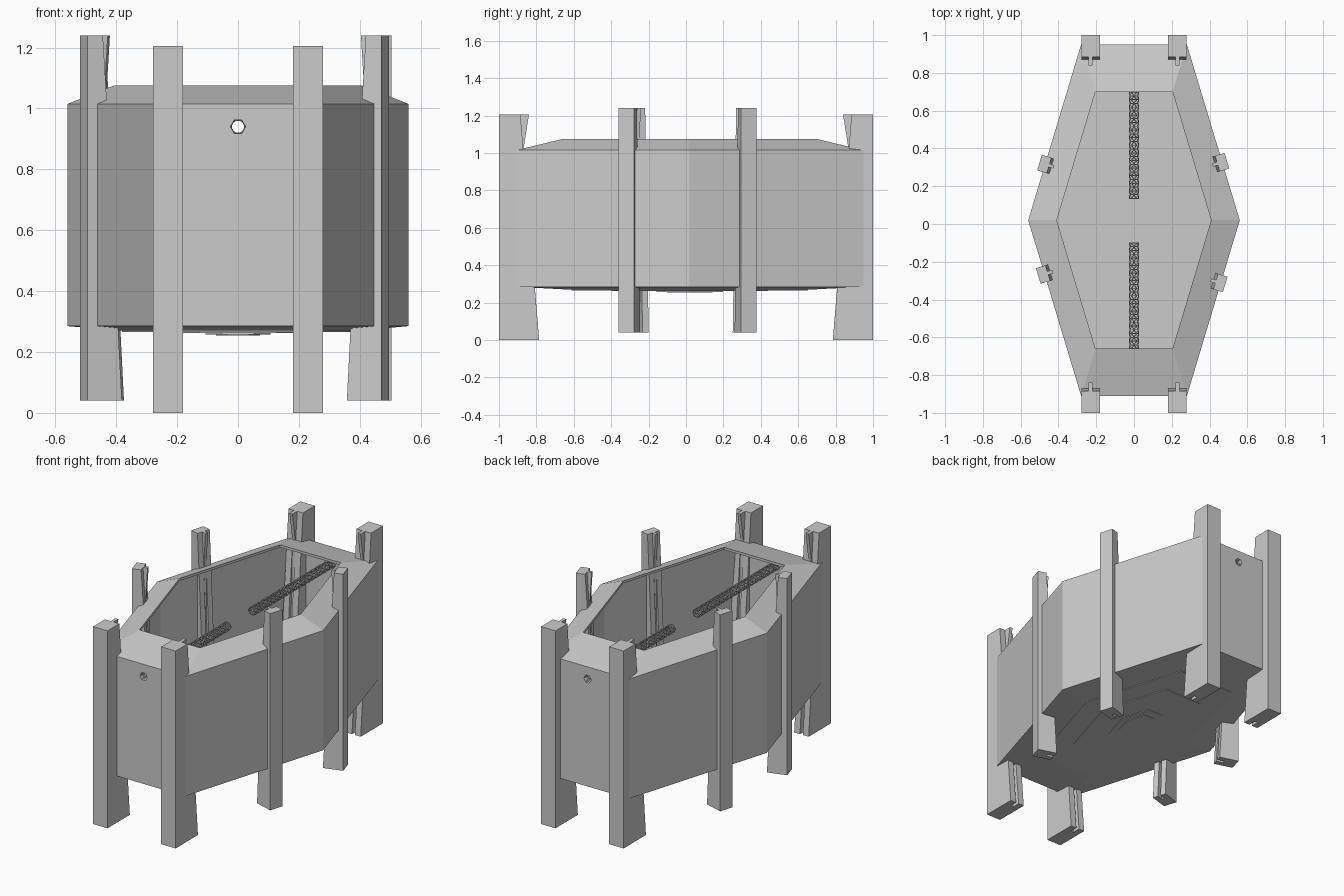
import bpy, bmesh, math
from mathutils import Vector

if "Cube" in bpy.data.objects:
    bpy.data.objects.remove(bpy.data.objects["Cube"])

mat = bpy.data.materials.new("light_grey")
mat.diffuse_color = (0.6, 0.6, 0.6, 1)
mat.use_nodes = True
mat.node_tree.nodes["Principled BSDF"].inputs["Base Color"].default_value = mat.diffuse_color

CY = 0.02
HEX = [(-0.28, -0.93), (0.28, -0.93), (0.56, 0), (0.28, 0.93), (-0.28, 0.93), (-0.56, 0)]


def finish(bm, name):
    bmesh.ops.recalc_face_normals(bm, faces=bm.faces)
    me = bpy.data.meshes.new(name)
    bm.to_mesh(me)
    bm.free()
    me.materials.append(mat)
    ob = bpy.data.objects.new(name, me)
    bpy.context.collection.objects.link(ob)
    return ob


def loft(rings, name, caps=True):
    """Skin a list of equal-length point rings."""
    bm = bmesh.new()
    vs = [[bm.verts.new(p) for p in r] for r in rings]
    n = len(vs[0])
    for a, b in zip(vs, vs[1:]):
        for i in range(n):
            j = (i + 1) % n
            bm.faces.new((a[i], a[j], b[j], b[i]))
    if caps:
        bm.faces.new(vs[0])
        bm.faces.new(vs[-1])
    return finish(bm, name)


def hexring(scale, z):
    return [(x * scale, CY + y * scale, z) for x, y in HEX]


# Hollow hexagonal tub with an overhanging sloped rim
tub = loft([hexring(s, z) for s, z in (
    (0.70, 0.27), (1.0, 0.285), (1.0, 1.015), (0.73, 1.075),
    (0.73, 1.06), (0.96, 1.005), (0.96, 0.31))], "tub")

# Hexagonal hole through both end walls
cutter = loft([[(0.025 * math.cos(k * math.pi / 3), y, 0.94 + 0.025 * math.sin(k * math.pi / 3))
                for k in range(6)] for y in (-1.2, 1.2)], "hole_cutter")
cutter.hide_render = True
mod = tub.modifiers.new("holes", 'BOOLEAN')
mod.operation = 'DIFFERENCE'
mod.object = cutter
mod.solver = 'EXACT'
bpy.context.view_layer.objects.active = tub
bpy.ops.object.modifier_apply(modifier="holes")
bpy.data.objects.remove(cutter)

# Stepped plates under the tub
for name, s, z in (("base_plate", 0.68, 0.266), ("base_step", 0.45, 0.262),
                   ("drain_plate", 0.19, 0.258), ("drain_cap", 0.13, 0.255)):
    loft([hexring(s, z), hexring(s, 0.275)], name)


def post(name, pos, inward, w, t, levels):
    """Tapered post; levels are (z, cheek depth, centre strip depth)."""
    v = Vector(inward).normalized()
    u = Vector((-v.y, v.x))
    rings = []
    for z, s, c in levels:
        prof = [(-w, 0), (w, 0), (w, s), (t, s), (t, c), (-t, c), (-t, s), (-w, s)]
        rings.append([(*(Vector(pos) + u * a + v * b), z) for a, b in prof])
    loft(rings, name)


# Four end posts: groove at the foot, tongue at the head
for sy, end in ((-1, "front"), (1, "back")):
    for sx, side in ((-1, "left"), (1, "right")):
        post(f"{end}_{side}_post", (sx * 0.23, sy), (0, -sy), 0.049, 0.01,
             [(0, 0.215, 0.165), (1.02, 0.13, 0.131), (1.205, 0.115, 0.16)])

# Four side posts set square to the slanted walls
for name, x, y in (("right_rear", 0.492, 0.335), ("right_fore", 0.483, -0.32),
                   ("left_rear", -0.50, 0.325), ("left_fore", -0.507, -0.275)):
    inward = (-0.93 * math.copysign(1, x), -0.28 * math.copysign(1, y))
    post(f"{name}_side_post", (x, y), inward, 0.043, 0.009,
         [(0.04, 0.118, 0.075), (1.03, 0.066, 0.067), (1.24, 0.053, 0.08)])

# Two lattice tubes running inward from the end-wall holes
for name, y0, y1 in (("front_lattice_tube", -0.90, -0.10), ("back_lattice_tube", 0.94, 0.135)):
    bm = bmesh.new()
    n = 40
    rows = []
    for i in range(n + 1):
        y = y0 + (y1 - y0) * i / n
        off = 0.5 * (i % 2)
        rows.append([bm.verts.new((0.025 * math.cos((k + off) * math.pi / 3), y,
                                   0.94 + 0.025 * math.sin((k + off) * math.pi / 3)))
                     for k in range(6)])
    for i in range(n):
        a, b = (rows[i], rows[i + 1]) if i % 2 == 0 else (rows[i + 1], rows[i])
        for k in range(6):
            j = (k + 1) % 6
            bm.faces.new((a[k], a[j], b[k]))
            bm.faces.new((a[j], b[j], b[k]))
    tube = finish(bm, name)
    wire = tube.modifiers.new("lattice", 'WIREFRAME')
    wire.thickness = 0.005
    wire.use_boundary = True
